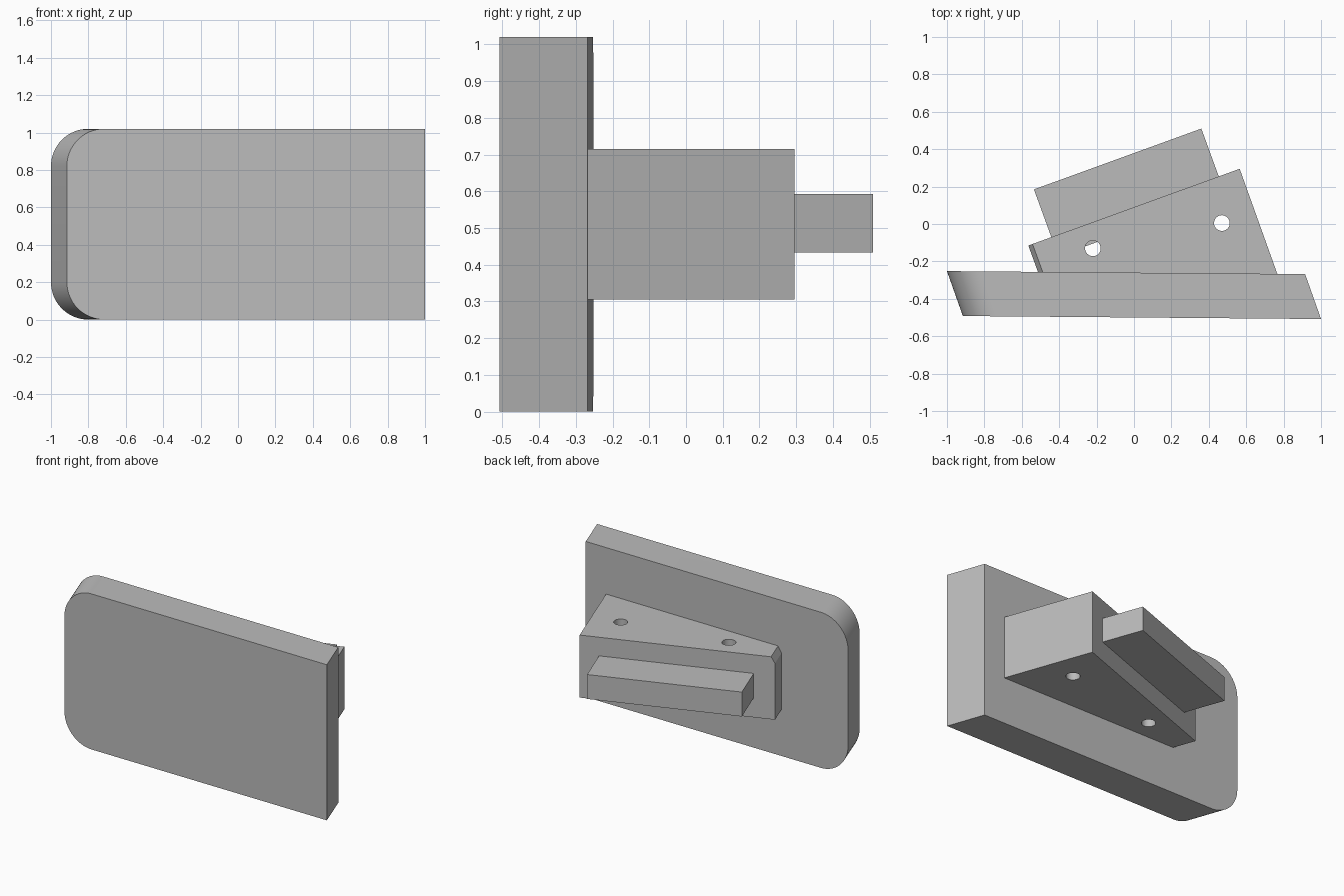
import bpy, bmesh, math
from mathutils import Vector

old = bpy.data.objects.get("Cube")
if old:
    bpy.data.objects.remove(old, do_unlink=True)

grey = bpy.data.materials.new("plain_grey")
grey.use_nodes = True
colour = (0.5, 0.5, 0.5, 1)
grey.diffuse_color = colour
grey.node_tree.nodes["Principled BSDF"].inputs["Base Color"].default_value = colour


def prism(name, outline, sweep, cut=None):
    """Extrude an outline of 3D points along a sweep, with an optional planar cut."""
    bm = bmesh.new()
    face = bm.faces.new([bm.verts.new(p) for p in outline])
    res = bmesh.ops.extrude_face_region(bm, geom=[face])
    moved = [v for v in res["geom"] if isinstance(v, bmesh.types.BMVert)]
    bmesh.ops.translate(bm, verts=moved, vec=sweep)
    if cut:
        point, normal = cut
        geom = bm.verts[:] + bm.edges[:] + bm.faces[:]
        res = bmesh.ops.bisect_plane(bm, geom=geom, plane_co=point, plane_no=normal, clear_outer=True)
        edges = [e for e in res["geom_cut"] if isinstance(e, bmesh.types.BMEdge)]
        bmesh.ops.holes_fill(bm, edges=edges, sides=0)
    bmesh.ops.recalc_face_normals(bm, faces=bm.faces[:])
    mesh = bpy.data.meshes.new(name)
    bm.to_mesh(mesh)
    bm.free()
    mesh.materials.append(grey)
    obj = bpy.data.objects.new(name, mesh)
    bpy.context.collection.objects.link(obj)
    return obj


def smooth(obj):
    bpy.ops.object.select_all(action="DESELECT")
    obj.select_set(True)
    bpy.context.view_layer.objects.active = obj
    bpy.ops.object.shade_smooth_by_angle(angle=math.radians(30))


# Slanted face plate with two rounded corners at one end
LEFT, RIGHT, HEIGHT, RADIUS, STEPS = -0.915, 1.0, 1.02, 0.2, 16


def front_point(x, z):
    t = (x - LEFT) / (RIGHT - LEFT)
    return (x, -0.492 - 0.016 * t, z)


profile = [(RIGHT, 0), (RIGHT, HEIGHT)]
for centre_z, start in ((HEIGHT - RADIUS, 90), (RADIUS, 180)):
    for i in range(STEPS + 1):
        a = math.radians(start + 90 * i / STEPS)
        profile.append((LEFT + RADIUS + RADIUS * math.cos(a), centre_z + RADIUS * math.sin(a)))
plate = prism("face_plate", [front_point(x, z) for x, z in profile], (-0.085, 0.24, 0))
smooth(plate)

# Wedge block behind the plate, with a bevelled upper edge at its narrow end
LOW, TOP = 0.305, 0.715
plan = [(-0.565, -0.115), (0.565, 0.295), (0.771, -0.28), (-0.505, -0.28)]
end = Vector((-0.94, -0.342, 0))
bevel_point = Vector((-0.565, -0.115, TOP)) - end * 0.024
block = prism("wedge_block", [(x, y, LOW) for x, y in plan], (0, 0, TOP - LOW),
              (bevel_point, (end * 0.04 + Vector((0, 0, 0.024))).normalized()))

# Two screw holes through the block
for x, y in ((-0.22, -0.13), (0.47, 0.005)):
    bpy.ops.mesh.primitive_cylinder_add(vertices=32, radius=0.042, depth=1, location=(x, y, 0.5))
    cutter = bpy.context.object
    cutter.name = "hole_cutter"
    cutter.hide_render = True
    cutter.data.materials.append(grey)
    mod = block.modifiers.new("screw_hole", "BOOLEAN")
    mod.operation, mod.solver, mod.object = "DIFFERENCE", "EXACT", cutter
    bpy.context.view_layer.objects.active = block
    bpy.ops.object.modifier_apply(modifier=mod.name)
    bpy.data.objects.remove(cutter, do_unlink=True)
smooth(block)

# Rectangular tongue set into the back of the block
corner, along, inward = Vector((-0.535, 0.185)), Vector((0.895, 0.325)), Vector((0.13, -0.357))
corners = [corner, corner + along, corner + along + inward, corner + inward]
prism("tongue", [(p.x, p.y, 0.433) for p in corners], (0, 0, 0.16))
